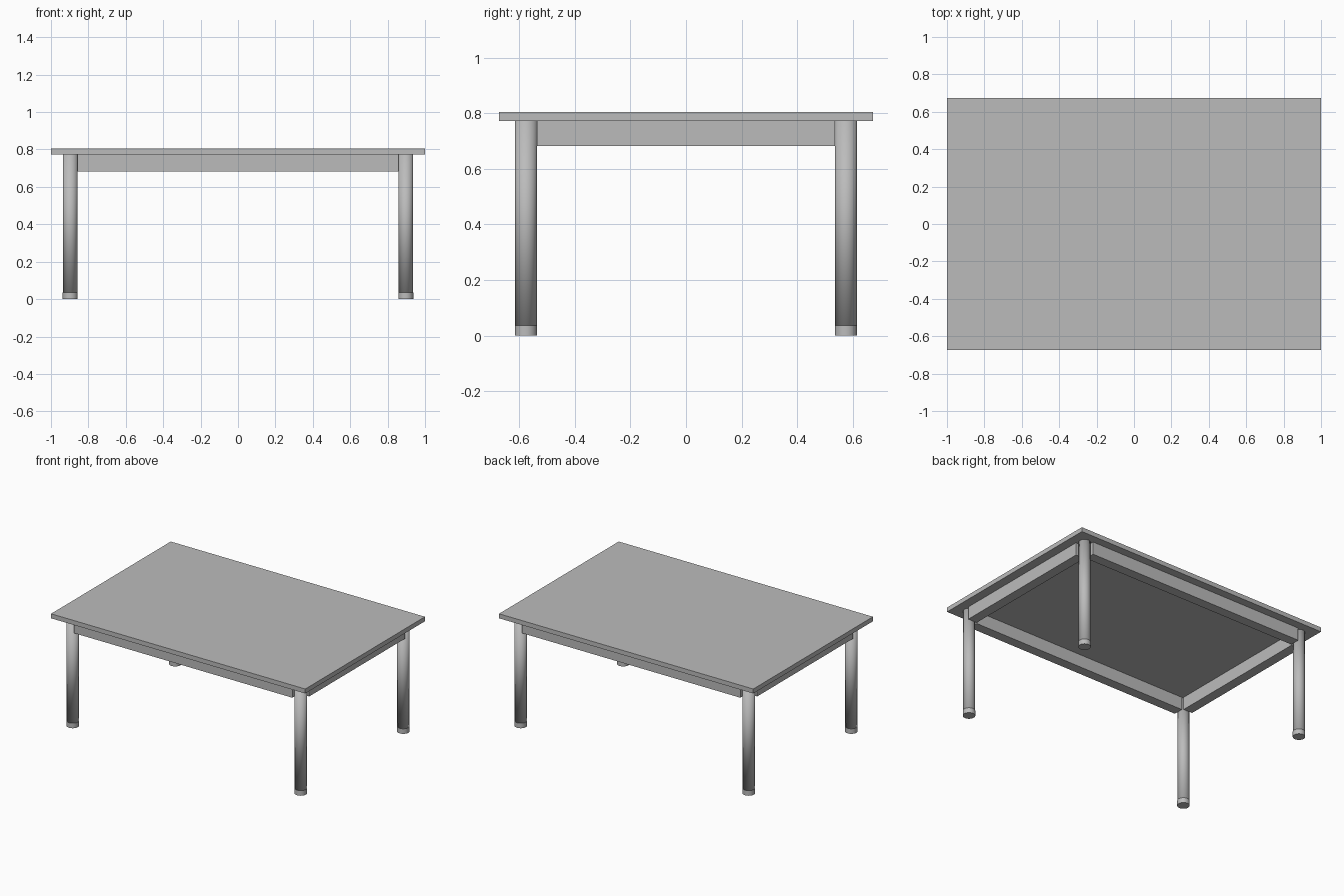
import bpy
import math

cube = bpy.data.objects.get("Cube")
if cube:
    bpy.data.objects.remove(cube, do_unlink=True)

grey = bpy.data.materials.new("light_grey")
grey.use_nodes = True
colour = (0.5, 0.5, 0.5, 1)
grey.diffuse_color = colour
grey.node_tree.nodes["Principled BSDF"].inputs["Base Color"].default_value = colour

TOP, UNDER, APRON_LOW, FOOT = 0.805, 0.773, 0.683, 0.036
LEG_X, LEG_Y, LEG_R = 0.897, 0.576, 0.039
THICK = 0.07


def box(name, x, y, z0, z1, sx, sy):
    bpy.ops.mesh.primitive_cube_add(size=1, location=(x, y, (z0 + z1) / 2))
    ob = bpy.context.object
    ob.name = name
    ob.scale = (sx, sy, z1 - z0)
    bpy.ops.object.transform_apply(location=False, rotation=False, scale=True)
    ob.data.materials.append(grey)


def cylinder(name, x, y, z0, z1, radius):
    bpy.ops.mesh.primitive_cylinder_add(vertices=32, radius=radius, depth=z1 - z0,
                                        location=(x, y, (z0 + z1) / 2))
    ob = bpy.context.object
    ob.name = name
    ob.data.materials.append(grey)
    return ob


# Table top
box("table_top", 0, 0, UNDER, TOP, 2, 1.345)

# Aprons, flush with the outside of the legs and ending at their inner sides
for side, label in ((-1, "front"), (1, "back")):
    box(label + "_apron", 0, side * (LEG_Y + LEG_R - THICK / 2),
        APRON_LOW, UNDER, 2 * (LEG_X - LEG_R), THICK)
for side, label in ((-1, "right"), (1, "left")):
    box(label + "_apron", side * (LEG_X + LEG_R - THICK / 2), 0,
        APRON_LOW, UNDER, THICK, 2 * (LEG_Y - LEG_R))

# Round legs with slightly wider feet
for sx, side in ((-1, "right"), (1, "left")):
    for sy, end in ((-1, "front"), (1, "back")):
        x, y = sx * LEG_X, sy * LEG_Y
        cylinder(f"{end}_{side}_leg", x, y, FOOT, UNDER, LEG_R)
        bpy.ops.object.shade_smooth()
        cylinder(f"{end}_{side}_foot", x, y, 0, FOOT, LEG_R + 0.001)
        bpy.ops.object.shade_smooth_by_angle(angle=math.radians(40))
